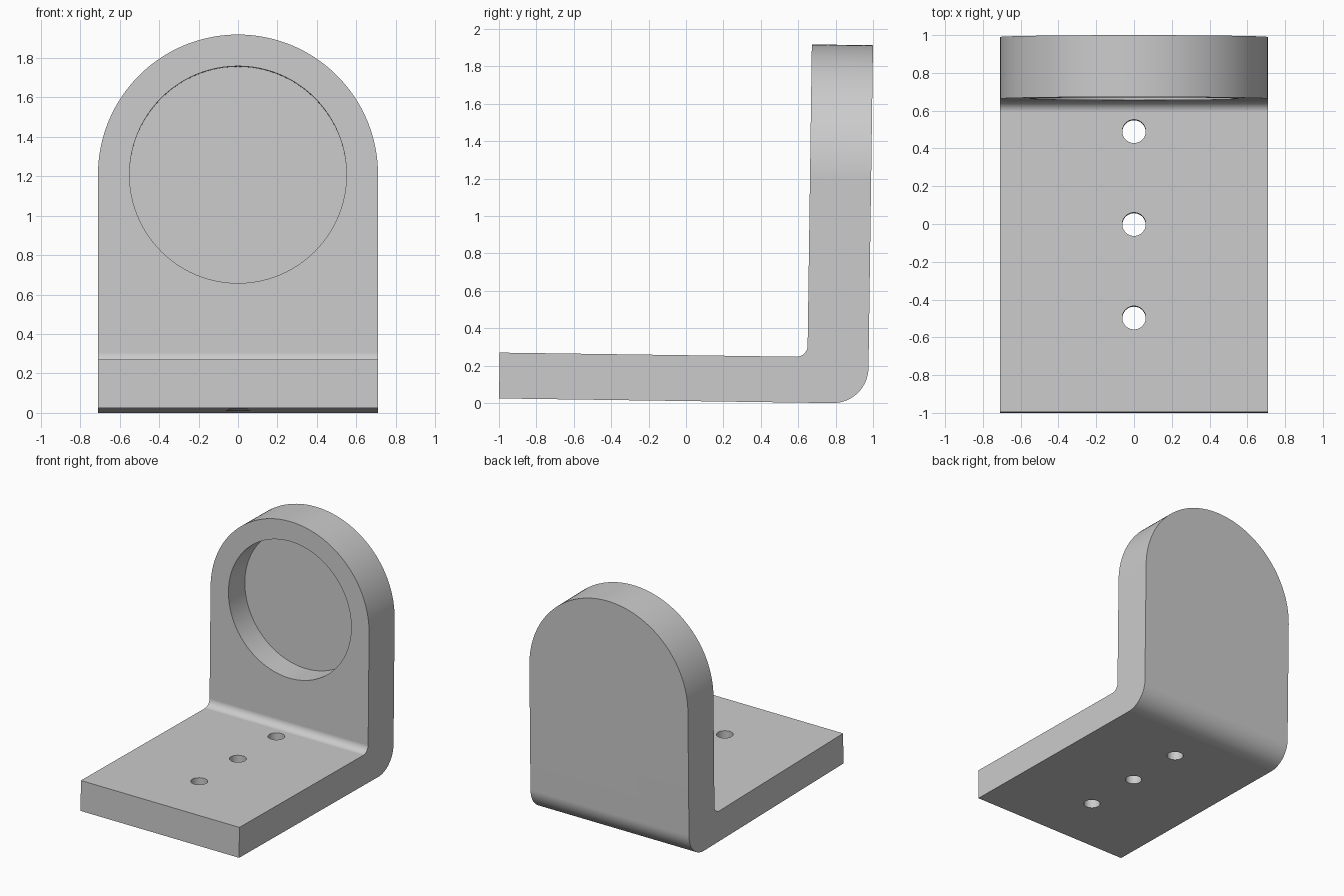
import bpy
from math import sin, cos, pi, radians
from mathutils import Matrix, Vector

if "Cube" in bpy.data.objects:
    bpy.data.objects.remove(bpy.data.objects["Cube"], do_unlink=True)

WIDTH, LENGTH, HEIGHT = 1.42, 1.973, 1.916
BASE, WALL = 0.245, 0.327
LEAN = radians(-0.8)

grey = bpy.data.materials.new("plain grey")
grey.use_nodes = True
colour = (0.6, 0.6, 0.6, 1)
grey.diffuse_color = colour
grey.node_tree.nodes["Principled BSDF"].inputs["Base Color"].default_value = colour


def arc(cx, cy, r, start, end, steps):
    return [(cx + r * cos(start + (end - start) * i / steps),
             cy + r * sin(start + (end - start) * i / steps)) for i in range(steps + 1)]


def prism(name, outline, place, offset):
    """Sweep a 2D outline, placed in 3D by a function, along an offset."""
    n = len(outline)
    near = [Vector(place(a, b)) for a, b in outline]
    verts = near + [v + Vector(offset) for v in near]
    faces = [list(range(n))[::-1], list(range(n, 2 * n))]
    faces += [(i, (i + 1) % n, n + (i + 1) % n, n + i) for i in range(n)]
    mesh = bpy.data.meshes.new(name)
    mesh.from_pydata(verts, [], faces)
    obj = bpy.data.objects.new(name, mesh)
    bpy.context.collection.objects.link(obj)
    mesh.materials.append(grey)
    # Make the face directions consistent
    bpy.context.view_layer.objects.active = obj
    bpy.ops.object.select_all(action="DESELECT")
    obj.select_set(True)
    bpy.ops.object.mode_set(mode="EDIT")
    bpy.ops.mesh.select_all(action="SELECT")
    bpy.ops.mesh.normals_make_consistent(inside=False)
    bpy.ops.object.mode_set(mode="OBJECT")
    return obj


def carve(target, tool, operation):
    mod = target.modifiers.new(operation, "BOOLEAN")
    mod.operation, mod.object, mod.solver = operation, tool, "EXACT"
    bpy.context.view_layer.objects.active = target
    bpy.ops.object.modifier_apply(modifier=mod.name)
    bpy.data.objects.remove(tool, do_unlink=True)


# L-shaped side profile with a rounded heel and a small inner fillet
heel, fillet = 0.19, 0.06
inner = LENGTH - WALL
profile = [(0, 0)] + arc(LENGTH - heel, heel, heel, -pi / 2, 0, 16)
profile += [(LENGTH, HEIGHT), (inner, HEIGHT)]
profile += arc(inner - fillet, BASE + fillet, fillet, 0, -pi / 2, 10) + [(0, BASE)]
bracket = prism("angle_bracket", profile, lambda y, z: (-WIDTH / 2, y, z), (WIDTH, 0, 0))

# Round the top of the upright plate
radius = WIDTH / 2
centre = HEIGHT - radius
arch = [(-radius, -0.2), (radius, -0.2)] + arc(0, centre, radius, 0, pi, 64)
carve(bracket, prism("arch_cutter", arch, lambda x, z: (x, -0.2, z), (0, 3, 0)), "INTERSECT")

# Blind round pocket in the upright plate
pocket = arc(0, centre, 0.55, 0, 2 * pi, 96)[:-1]
carve(bracket, prism("pocket_cutter", pocket, lambda x, z: (x, inner - 0.2, z),
                     (0, 0.41, 0)), "DIFFERENCE")

# Row of three through holes in the base
for y in (0.5, 0.995, 1.487):
    hole = arc(0, y, 0.062, 0, 2 * pi, 40)[:-1]
    carve(bracket, prism("hole_cutter", hole, lambda x, y: (x, y, -0.2), (0, 0, 0.8)),
          "DIFFERENCE")

# Slight lean, then stand it on the ground and centre it
bracket.data.transform(Matrix.Rotation(LEAN, 4, "X"))
ys = [v.co.y for v in bracket.data.vertices]
zs = [v.co.z for v in bracket.data.vertices]
bracket.data.transform(Matrix.Translation((0, -(min(ys) + max(ys)) / 2, -min(zs))))

# Smooth the curves while the flats stay flat
bpy.ops.object.select_all(action="DESELECT")
bracket.select_set(True)
bpy.context.view_layer.objects.active = bracket
bpy.ops.object.shade_smooth_by_angle(angle=radians(30))
weighted = bracket.modifiers.new("flat faces", "WEIGHTED_NORMAL")
weighted.keep_sharp = True
